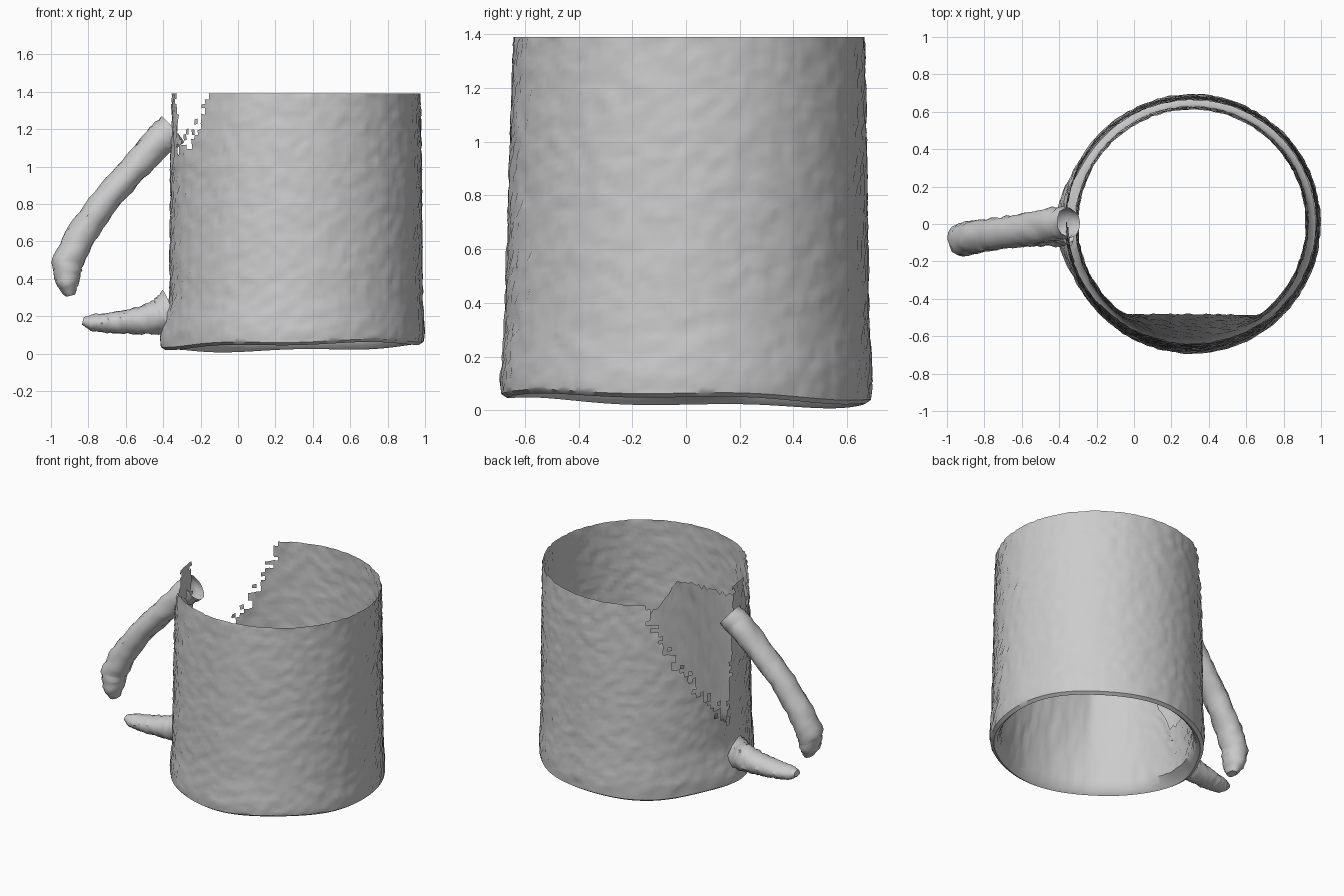
import bpy, bmesh, math, random
from mathutils import Vector

if "Cube" in bpy.data.objects:
    bpy.data.objects.remove(bpy.data.objects["Cube"])

random.seed(4)
CX, SEG = 0.31, 150


def finish(bm, name):
    mesh = bpy.data.meshes.new(name)
    bm.to_mesh(mesh)
    bm.free()
    obj = bpy.data.objects.new(name, mesh)
    bpy.context.collection.objects.link(obj)
    return obj


def lerp_table(table, t):
    for (a, u), (b, v) in zip(table, table[1:]):
        if t <= b:
            return u + (v - u) * max(0, t - a) / (b - a)
    return table[-1][1]


WALL = [(0.06, 0.683), (0.12, 0.686), (0.3, 0.674), (0.7, 0.666), (1.1, 0.66), (1.39, 0.652)]
# lower limit of the missing wall by angle, back-left hole and front-left notch
HOLE = [(118, 1.44), (126, 1.3), (134, 1.1), (146, 0.88), (162, 0.65), (176, 0.45),
        (180, 1.0), (184, 1.42), (196, 1.42), (200, 1.1), (214, 1.1), (222, 1.3), (226, 1.42)]
# top of the partial inner skin by angle, tall at the front
LINER = [(0, 0.4), (180, 0.4), (205, 0.9), (225, 1.05), (280, 1.05), (300, 0.75), (325, 0.4), (360, 0.4)]
LINER_ROWS, FOOT = 16, 3


def sag(a):
    return 0.035 - 0.022 * math.cos(a - math.radians(130)) + 0.006 * math.sin(5 * a)


# open cup: partial inner skin, rounded foot, outer wall, no floor
bm = bmesh.new()
heights = [0.085 + (1.39 - 0.085) * i / 48 for i in range(49)]
first = LINER_ROWS + FOOT
rows = []
for k in range(first + 49):
    row = []
    for s in range(SEG):
        a = 2 * math.pi * s / SEG
        near = max(0, -math.cos(a)) ** 20
        if k >= first:
            z = heights[k - first]
            r = lerp_table(WALL, z) + random.uniform(-0.005, 0.005)
            r += near * 0.06 * max(0, 1 - z / 0.3)
            if k < first + 48:
                z += random.uniform(-0.005, 0.005)
        elif k >= LINER_ROWS:
            r = (0.635, 0.66, 0.682)[k - LINER_ROWS] + near * 0.04
            z = sag(a) + (0.022, 0.0, 0.015)[k - LINER_ROWS]
        else:
            t = 1 - k / LINER_ROWS
            top = lerp_table(LINER, math.degrees(a)) + random.uniform(-0.02, 0.02)
            z = sag(a) + 0.03 + (top - 0.07) * t
            lean = 0.49 / max(0.01, -math.sin(a))
            r = 0.625 + (min(lean, 0.605) - 0.625) * t + random.uniform(-0.004, 0.004)
        f = z / 1.39
        row.append(bm.verts.new((CX + r * (1 + 0.02 * f) * math.cos(a),
                                 0.012 * f + r * (1.01 - 0.01 * f) * math.sin(a), z)))
    rows.append(row)
for i in range(len(rows) - 1):
    for s in range(SEG):
        deg = 360 * (s + 0.5) / SEG
        z = heights[max(0, i - first)]
        if 118 < deg < 226 and z > lerp_table(HOLE, deg) + random.uniform(-0.09, 0.09):
            continue
        t = (s + 1) % SEG
        bm.faces.new((rows[i][s], rows[i][t], rows[i + 1][t], rows[i + 1][s]))
bmesh.ops.delete(bm, geom=[v for v in bm.verts if not v.link_faces], context='VERTS')
finish(bm, "cup_wall")


# rough rounded bars swept along a path of (x, y, z, half width, half thickness)
def bar(name, path, rings=36, sides=16):
    bm = bmesh.new()
    n = len(path) - 1

    def at(t):
        t = min(max(t, 0), 1) * n
        i = min(int(t), n - 1)
        f = t - i
        return [p + (q - p) * f for p, q in zip(path[i], path[i + 1])]

    loops = []
    for k in range(rings + 1):
        t = k / rings
        x, y, z, w, h = at(t)
        tan = (Vector(at(t + 0.08)[:3]) - Vector(at(t - 0.08)[:3])).normalized()
        up = tan.cross(Vector((0, 1, 0))).normalized()
        side = up.cross(tan)
        loop = []
        for s in range(sides):
            a = 2 * math.pi * s / sides
            j = random.uniform(0.93, 1.07)
            p = Vector((x, y, z)) + side * (w * j * math.cos(a)) + up * (h * j * math.sin(a))
            loop.append(bm.verts.new(p))
        loops.append(loop)
    for a, b in zip(loops, loops[1:]):
        for s in range(sides):
            t = (s + 1) % sides
            bm.faces.new((a[s], a[t], b[t], b[s]))
    # the ends buried in the wall stay open, the free ends are closed
    bm.faces.new(loops[-1])
    bmesh.ops.recalc_face_normals(bm, faces=bm.faces[:])
    return finish(bm, name)


bar("handle_upper", [(-0.35, 0.01, 1.2, 0.08, 0.09), (-0.43, 0.0, 1.13, 0.09, 0.085),
                     (-0.57, -0.03, 0.975, 0.09, 0.075), (-0.72, -0.05, 0.81, 0.085, 0.075),
                     (-0.85, -0.07, 0.62, 0.09, 0.08), (-0.915, -0.08, 0.48, 0.09, 0.085),
                     (-0.91, -0.09, 0.37, 0.08, 0.06), (-0.895, -0.09, 0.31, 0.04, 0.025)])
bar("handle_lower", [(-0.36, -0.02, 0.22, 0.1, 0.12), (-0.43, -0.03, 0.195, 0.09, 0.09),
                     (-0.55, -0.04, 0.175, 0.08, 0.07), (-0.68, -0.05, 0.165, 0.075, 0.055),
                     (-0.78, -0.06, 0.165, 0.06, 0.045), (-0.83, -0.06, 0.175, 0.03, 0.02)])

# smooth the scanned-looking skin while keeping hard breaks
for obj in bpy.data.objects:
    obj.select_set(True)
    bpy.context.view_layer.objects.active = obj
bpy.ops.object.shade_smooth_by_angle(angle=math.radians(40))
